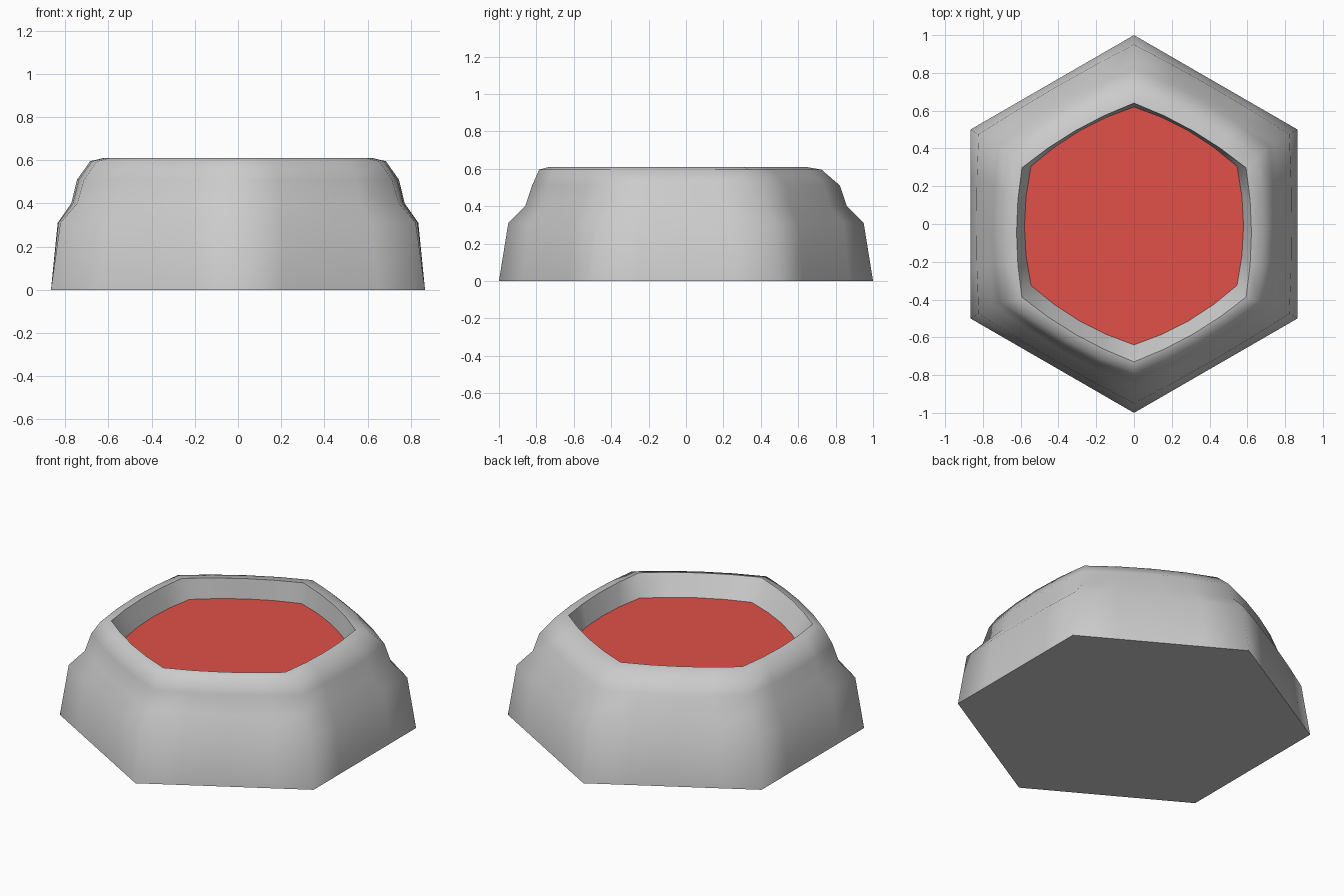
import bpy, bmesh, math

if "Cube" in bpy.data.objects:
    bpy.data.objects.remove(bpy.data.objects["Cube"])

SEG = 4  # segments per hexagon side


def ring(bm, corner_r, apothem, z, cy=0.0):
    """Hexagon with corners on +-y whose sides bulge out to the given apothem."""
    verts = []
    bulge = apothem - corner_r * math.cos(math.pi / 6)
    for side in range(6):
        a0 = math.radians(90 + 60 * side)
        a1, am = a0 + math.pi / 3, a0 + math.pi / 6
        for i in range(SEG):
            t = i / SEG
            b = bulge * (1 - (2 * t - 1) ** 2)
            x = corner_r * ((1 - t) * math.cos(a0) + t * math.cos(a1)) + b * math.cos(am)
            y = corner_r * ((1 - t) * math.sin(a0) + t * math.sin(a1)) + b * math.sin(am)
            verts.append(bm.verts.new((x, y + cy, z)))
    return verts


def finish(bm, name):
    mesh = bpy.data.meshes.new(name)
    bm.to_mesh(mesh)
    bm.free()
    ob = bpy.data.objects.new(name, mesh)
    bpy.context.collection.objects.link(ob)
    bpy.ops.object.select_all(action='DESELECT')
    ob.select_set(True)
    bpy.context.view_layer.objects.active = ob
    bpy.ops.object.shade_smooth_by_angle(angle=math.radians(62))
    return ob


# Rock: stepped hexagonal cone with a crater wall (corner radius, apothem, z, y offset)
POOL = (0.63, 0.58, 0.49, -0.01)
PROFILE = [
    (1.00, 0.866, 0.00, 0.0),
    (0.95, 0.835, 0.31, 0.0),
    (0.86, 0.772, 0.40, 0.0),
    (0.823, 0.745, 0.51, 0.0),
    (0.755, 0.685, 0.595, -0.03),
    (0.685, 0.622, 0.61, -0.045),
    POOL,
]
bm = bmesh.new()
rings = [ring(bm, *p) for p in PROFILE]
for lower, upper in zip(rings, rings[1:]):
    n = len(lower)
    for i in range(n):
        j = (i + 1) % n
        bm.faces.new((lower[i], lower[j], upper[j], upper[i]))
bm.faces.new(rings[0][::-1])
finish(bm, "crater_rock")

# Red pool filling the crater
bm = bmesh.new()
bm.faces.new(ring(bm, *POOL))
pool = finish(bm, "crater_pool")
red = bpy.data.materials.new("pool_red")
red.diffuse_color = (0.75, 0.08, 0.065, 1)
red.use_nodes = True
red.node_tree.nodes["Principled BSDF"].inputs["Base Color"].default_value = red.diffuse_color
pool.data.materials.append(red)
